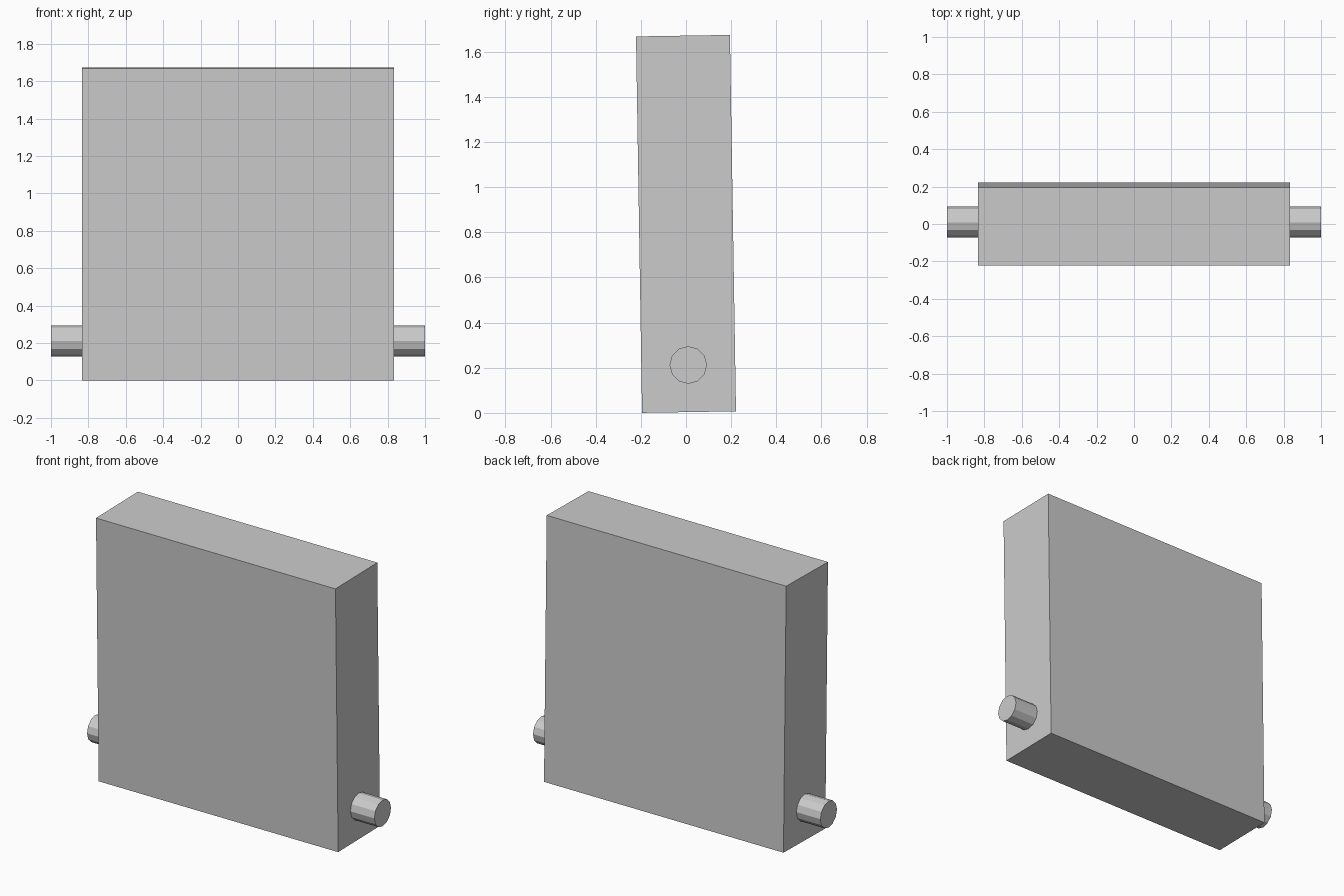
import bpy
import math
from mathutils import Matrix

cube = bpy.data.objects.get("Cube")
if cube:
    bpy.data.objects.remove(cube, do_unlink=True)

# Single plain grey colour
GREY = (0.6, 0.6, 0.6, 1.0)
grey = bpy.data.materials.new("plain_grey")
grey.use_nodes = True
grey.diffuse_color = GREY
grey.node_tree.nodes["Principled BSDF"].inputs["Base Color"].default_value = GREY

WIDTH, DEPTH, HEIGHT = 1.667, 0.416, 1.667
TILT = math.radians(0.92)
CENTRE_Z = 0.837

# The whole slab leans slightly towards the front
lean = Matrix.Translation((0, 0, CENTRE_Z)) @ Matrix.Rotation(TILT, 4, "X")


def finish(name, local):
    obj = bpy.context.object
    obj.name = name
    obj.data.materials.append(grey)
    obj.matrix_world = lean @ local
    return obj


# Slab body
bpy.ops.mesh.primitive_cube_add(size=1)
finish("slab_body", Matrix.Diagonal((WIDTH, DEPTH, HEIGHT, 1)))

# Hinge pins, one sticking out of each side near the bottom
PIN_LENGTH = 1 - WIDTH / 2
for side, name in ((1, "left_pin"), (-1, "right_pin")):
    bpy.ops.mesh.primitive_cylinder_add(vertices=12, radius=0.083, depth=PIN_LENGTH)
    offset = Matrix.Translation((side * (1 - PIN_LENGTH / 2), 0, -0.625))
    finish(name, offset @ Matrix.Rotation(math.pi / 2, 4, "Y"))
